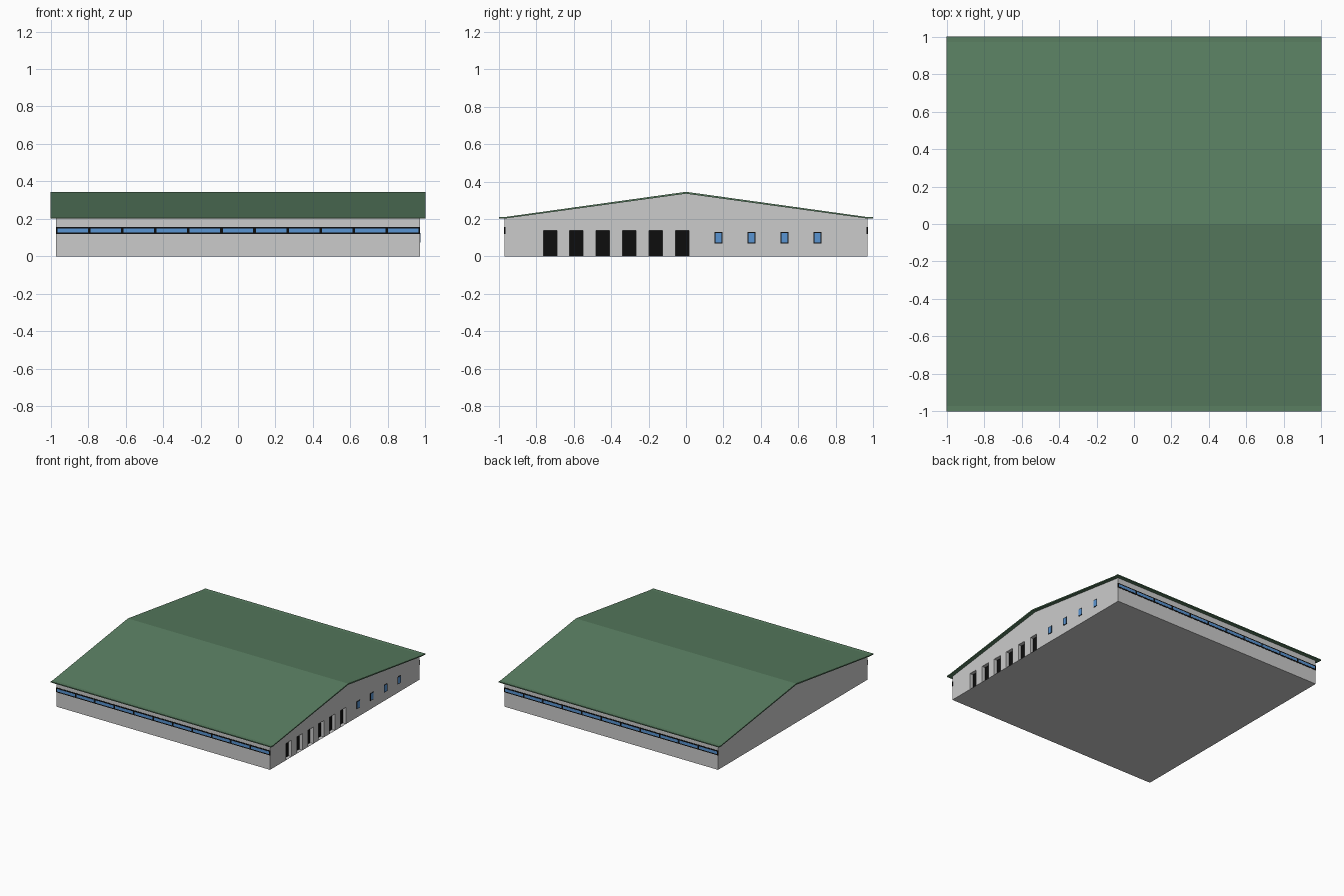
import bpy, bmesh
from mathutils import Matrix, Vector

if "Cube" in bpy.data.objects:
    bpy.data.objects.remove(bpy.data.objects["Cube"])


def material(name, rgb):
    m = bpy.data.materials.new(name)
    m.diffuse_color = (*rgb, 1)
    m.use_nodes = True
    m.node_tree.nodes["Principled BSDF"].inputs["Base Color"].default_value = m.diffuse_color
    return m


GREEN = material("roof_green", (0.10, 0.21, 0.12))
BLACK = material("black", (0.004, 0.004, 0.004))
BLUE = material("glass_blue", (0.10, 0.30, 0.65))


def finish(name, bm, mat=None):
    bmesh.ops.recalc_face_normals(bm, faces=bm.faces)
    me = bpy.data.meshes.new(name)
    bm.to_mesh(me)
    bm.free()
    ob = bpy.data.objects.new(name, me)
    bpy.context.collection.objects.link(ob)
    if mat:
        me.materials.append(mat)
    return ob


def extrude_x(name, profile, half, mat=None):
    """Extrude a (y, z) outline along x."""
    bm = bmesh.new()
    face = bm.faces.new([bm.verts.new((-half, y, z)) for y, z in profile])
    new = bmesh.ops.extrude_face_region(bm, geom=[face])["geom"]
    bmesh.ops.translate(bm, vec=(2 * half, 0, 0),
                        verts=[v for v in new if isinstance(v, bmesh.types.BMVert)])
    return finish(name, bm, mat)


def boxes(name, bounds, mat=None):
    """One object made of boxes, each given as (low corner, high corner)."""
    bm = bmesh.new()
    for lo, hi in bounds:
        lo, hi = Vector(lo), Vector(hi)
        bmesh.ops.create_cube(bm, size=1, matrix=Matrix.Translation((lo + hi) / 2)
                              @ Matrix.Diagonal((*(hi - lo), 1)))
    return finish(name, bm, mat)


W = 0.97        # half width of the walls
RECESS = 0.03   # door depth

# Gabled wall block
walls = extrude_x("walls", [(-W, 0), (W, 0), (W, 0.206), (0, 0.339), (-W, 0.206)], W)

# Roof sheet with short level eaves
top = [(-1, 0.21), (-W, 0.21), (0, 0.345), (W, 0.21), (1, 0.21)]
under = [(1, 0.202), (W, 0.202), (0, 0.335), (-W, 0.202), (-1, 0.202)]
extrude_x("roof", top + under, 1.0, GREEN)

# Recessed doorways on the right side
door_y = [-0.727 + 0.1412 * i for i in range(6)]
cutter = boxes("door_cutter", [((W - RECESS, y - 0.036, 0.001), (W + 0.05, y + 0.036, 0.137))
                               for y in door_y])
cutter.hide_render = True
mod = walls.modifiers.new("doorways", 'BOOLEAN')
mod.operation = 'DIFFERENCE'
mod.solver = 'EXACT'
mod.object = cutter
bpy.context.view_layer.objects.active = walls
bpy.ops.object.modifier_apply(modifier=mod.name)
bpy.data.objects.remove(cutter)

# Dark door panels at the back of the doorways
boxes("doors", [((W - RECESS - 0.002, y - 0.036, 0.001), (W - RECESS + 0.002, y + 0.036, 0.137))
                for y in door_y], BLACK)

# Small side windows
win_y = [0.174 + 0.1765 * i for i in range(4)]
boxes("side_window_frames", [((W - 0.005, y - 0.021, 0.069), (W + 0.002, y + 0.021, 0.131))
                             for y in win_y], BLACK)
boxes("side_window_panes", [((W - 0.005, y - 0.016, 0.074), (W + 0.003, y + 0.016, 0.126))
                            for y in win_y], BLUE)

# Window bands along the front and back, eleven panes each
pitch = 2 * W / 11
for side, label in ((-1, "front"), (1, "back")):
    def slab(x0, x1, z0, z1, out):
        ys = sorted((side * (W - 0.005), side * (W + out)))
        return (x0, ys[0], z0), (x1, ys[1], z1)

    boxes(label + "_window_band", [slab(-W - 0.001, W + 0.001, 0.119, 0.158, 0.002)], BLACK)
    boxes(label + "_window_panes",
          [slab(-W + pitch * i + 0.007, -W + pitch * (i + 1) - 0.007, 0.128, 0.149, 0.003)
           for i in range(11)], BLUE)
